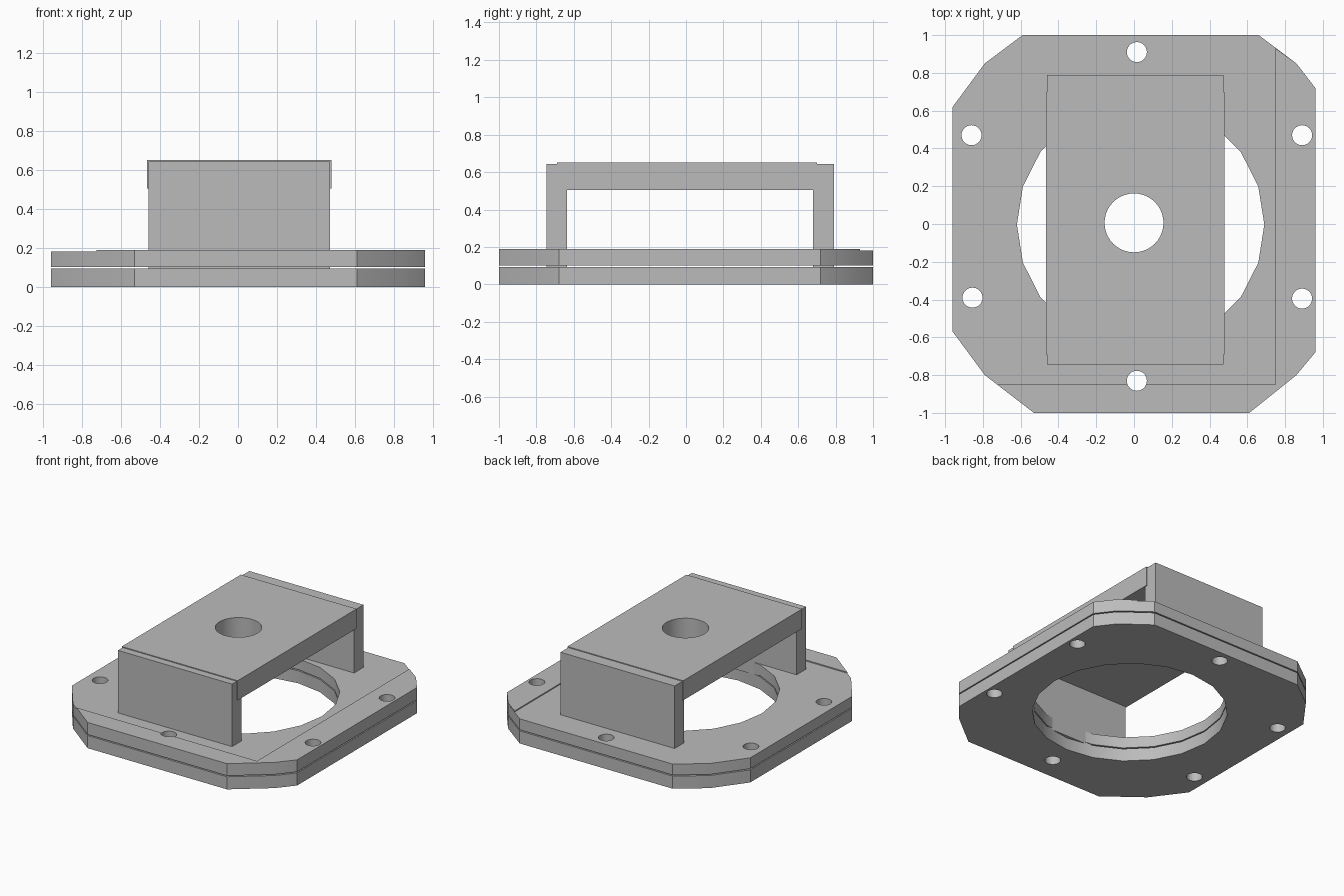
import bpy, bmesh, math

cube = bpy.data.objects.get("Cube")
if cube:
    bpy.data.objects.remove(cube, do_unlink=True)

grey = bpy.data.materials.new("mid grey")
grey.use_nodes = True
grey.diffuse_color = (0.5, 0.5, 0.5, 1)
grey.node_tree.nodes["Principled BSDF"].inputs["Base Color"].default_value = (0.5, 0.5, 0.5, 1)


def prism(name, points, z0, z1):
    """Extrude a flat outline from z0 to z1."""
    bm = bmesh.new()
    base = bm.faces.new([bm.verts.new((x, y, z0)) for x, y in points])
    top = bmesh.ops.extrude_face_region(bm, geom=[base])["geom"]
    bmesh.ops.translate(bm, vec=(0, 0, z1 - z0),
                        verts=[v for v in top if isinstance(v, bmesh.types.BMVert)])
    bmesh.ops.recalc_face_normals(bm, faces=bm.faces)
    mesh = bpy.data.meshes.new(name)
    bm.to_mesh(mesh)
    bm.free()
    mesh.materials.append(grey)
    obj = bpy.data.objects.new(name, mesh)
    bpy.context.collection.objects.link(obj)
    return obj


def box(name, x0, x1, y0, y1, z0, z1):
    return prism(name, [(x0, y0), (x1, y0), (x1, y1), (x0, y1)], z0, z1)


def bore(obj, x, y, radius, sides):
    """Cut a vertical round hole and apply it."""
    ring = [(x + radius * math.cos(math.tau * i / sides),
             y + radius * math.sin(math.tau * i / sides)) for i in range(sides)]
    cutter = prism("hole_cutter", ring, -1, 2)
    cutter.hide_render = True
    mod = obj.modifiers.new("hole", 'BOOLEAN')
    mod.operation, mod.solver, mod.object = 'DIFFERENCE', 'EXACT', cutter
    bpy.context.view_layer.objects.active = obj
    bpy.ops.object.modifier_apply(modifier=mod.name)
    bpy.data.objects.remove(cutter, do_unlink=True)


# Base plates: lower flange, upper flange and its raised L-shaped border
right_edge = [(0.86, 0.85), (0.96, 0.72), (0.96, -0.68), (0.86, -0.80), (0.61, -1), (-0.53, -1)]
left_edge = [(-0.79, -0.80), (-0.96, -0.57), (-0.96, 0.62), (-0.79, 0.85), (-0.59, 1), (0.66, 1)]
outline = right_edge + left_edge
border = [(0.75, 0.93)] + right_edge + [(-0.725, -0.85), (0.75, -0.85)]
plates = [prism("lower_plate", outline, 0, 0.093),
          prism("upper_plate", outline, 0.101, 0.182),
          prism("raised_border", border, 0.182, 0.19)]
bolt_holes = [(0.015, 0.91), (0.015, -0.83), (-0.86, 0.47),
              (0.89, 0.47), (-0.855, -0.39), (0.89, -0.395)]
for plate in plates:
    if plate.name != "raised_border":
        bore(plate, 0.035, -0.003, 0.655, 20)
    for x, y in bolt_holes:
        bore(plate, x, y, 0.053, 32)

# Bridge: two upright walls and a pierced top slab
legs = [box("front_leg", -0.46, 0.473, -0.745, -0.635, 0.09, 0.644),
        box("back_leg", -0.46, 0.473, 0.68, 0.79, 0.09, 0.644)]
slab = box("bridge_top", -0.467, 0.48, -0.69, 0.70, 0.505, 0.65)
bore(slab, 0, 0.006, 0.156, 40)

# Smooth the round walls while keeping the corners crisp
bpy.ops.object.select_all(action='DESELECT')
for obj in plates + legs + [slab]:
    obj.select_set(True)
bpy.context.view_layer.objects.active = slab
bpy.ops.object.shade_smooth_by_angle(angle=math.radians(30))
